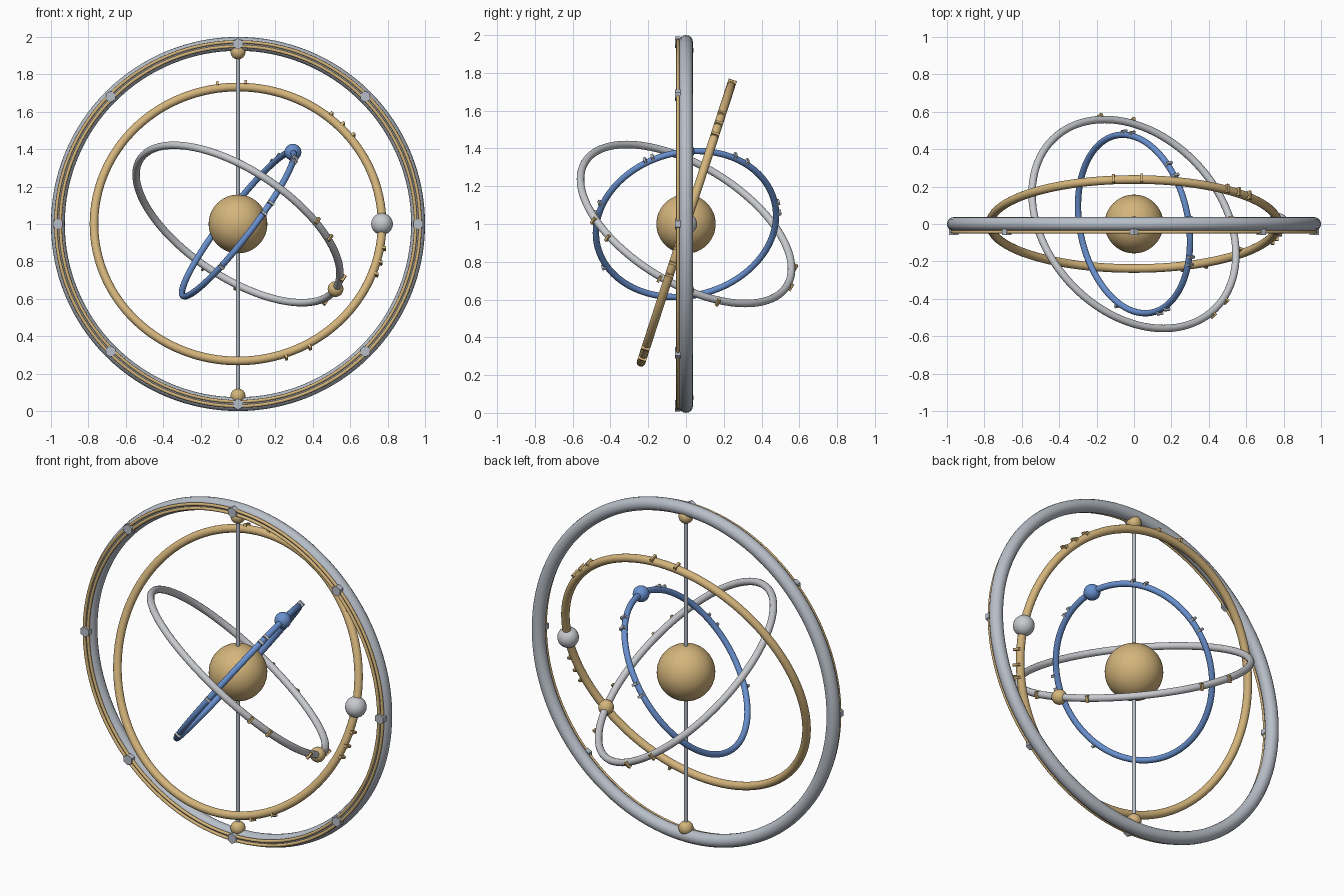
import bpy
import bmesh
from math import cos, sin, pi, radians
from mathutils import Matrix, Vector

cube = bpy.data.objects.get("Cube")
if cube:
    bpy.data.objects.remove(cube, do_unlink=True)


def material(name, rgb):
    mat = bpy.data.materials.new(name)
    mat.use_nodes = True
    mat.diffuse_color = (*rgb, 1)
    mat.node_tree.nodes["Principled BSDF"].inputs["Base Color"].default_value = (*rgb, 1)
    return mat


GOLD = material("gold", (0.66, 0.46, 0.2))
STEEL = material("steel", (0.48, 0.52, 0.58))
SILVER = material("silver", (0.58, 0.59, 0.62))
BLUE = material("blue", (0.14, 0.28, 0.62))
CENTRE = Matrix.Translation((0, 0, 1))
UPRIGHT = CENTRE @ Matrix.Rotation(pi / 2, 4, "X")


def finish(name, mat, smooth=True):
    obj = bpy.context.object
    obj.name = name
    obj.data.materials.append(mat)
    if smooth:
        bpy.ops.object.shade_smooth_by_angle(angle=radians(40))
    return obj


def ring(name, major, minor, frame, mat):
    bpy.ops.mesh.primitive_torus_add(major_radius=major, minor_radius=minor,
                                     major_segments=128, minor_segments=16)
    finish(name, mat).matrix_world = frame


def ball(name, radius, place, mat):
    bpy.ops.mesh.primitive_uv_sphere_add(segments=48, ring_count=24,
                                         radius=radius, location=place)
    finish(name, mat)


def ticks(name, major, minor, frame, angles, mat):
    # Small raised marks across the outer edge of a ring
    bm = bmesh.new()
    for a in angles:
        spin = Matrix.Rotation(radians(a), 4, "Z")
        shift = Matrix.Translation((major + minor, 0, 0))
        size = Matrix.Diagonal((0.02, 0.014, 2 * minor, 1))
        bmesh.ops.create_cube(bm, size=1, matrix=spin @ shift @ size)
    mesh = bpy.data.meshes.new(name)
    bm.to_mesh(mesh)
    bm.free()
    mesh.materials.append(mat)
    obj = bpy.data.objects.new(name, mesh)
    obj.matrix_world = frame
    bpy.context.collection.objects.link(obj)


# Outer frame with two raised trim rings on its front
ring("outer_frame", 0.963, 0.037, UPRIGHT, STEEL)
for label, radius in (("inner", 0.95), ("outer", 0.974)):
    ring(label + "_trim", radius, 0.009,
         Matrix.Translation((0, -0.043, 0)) @ UPRIGHT, GOLD)

# Hexagonal bolts around the frame
for i in range(8):
    a = i * pi / 4
    bpy.ops.mesh.primitive_cylinder_add(
        vertices=6, radius=0.03, depth=0.03,
        location=(0.963 * cos(a), -0.043, 1 + 0.963 * sin(a)),
        rotation=(pi / 2, 0, 0))
    finish(f"frame_bolt_{i + 1}", STEEL, smooth=False)

# Vertical axle, end knobs and central globe
bpy.ops.mesh.primitive_cylinder_add(vertices=20, radius=0.011, depth=1.88,
                                    location=(0, 0, 1))
finish("axle", STEEL)
ball("top_knob", 0.04, (0, 0, 1.92), GOLD)
ball("bottom_knob", 0.04, (0, 0, 0.08), GOLD)
ball("central_globe", 0.157, (0, 0, 1), GOLD)

# Orbit rings: name, radius, tube, turn about y, tilt about x,
# ring colour, bead radius, bead colour, tick colour, tick angles
ORBITS = [
    ("large_orbit", 0.77, 0.023, 0, 72, GOLD, 0.058, SILVER, GOLD,
     (98, 87, 51, 45, 39, -10, -16, -21, -61, -71)),
    ("middle_orbit", 0.627, 0.02, 33.7, -27, SILVER, 0.042, GOLD, GOLD,
     (92, 74, 17, -14, -46, -58)),
    ("small_orbit", 0.483, 0.017, -52.6, 9, BLUE, 0.045, BLUE, STEEL,
     (88, 80, 41, 32, -21, -26, -67, -75, -118)),
]
for (name, major, minor, turn, tilt, mat, bead, bead_mat,
     tick_mat, angles) in ORBITS:
    frame = (CENTRE @ Matrix.Rotation(radians(turn), 4, "Y")
             @ Matrix.Rotation(radians(tilt), 4, "X"))
    ring(name + "_ring", major, minor, frame, mat)
    ball(name + "_bead", bead, frame @ Vector((major, 0, 0)), bead_mat)
    ticks(name + "_ticks", major, minor, frame, angles, tick_mat)
